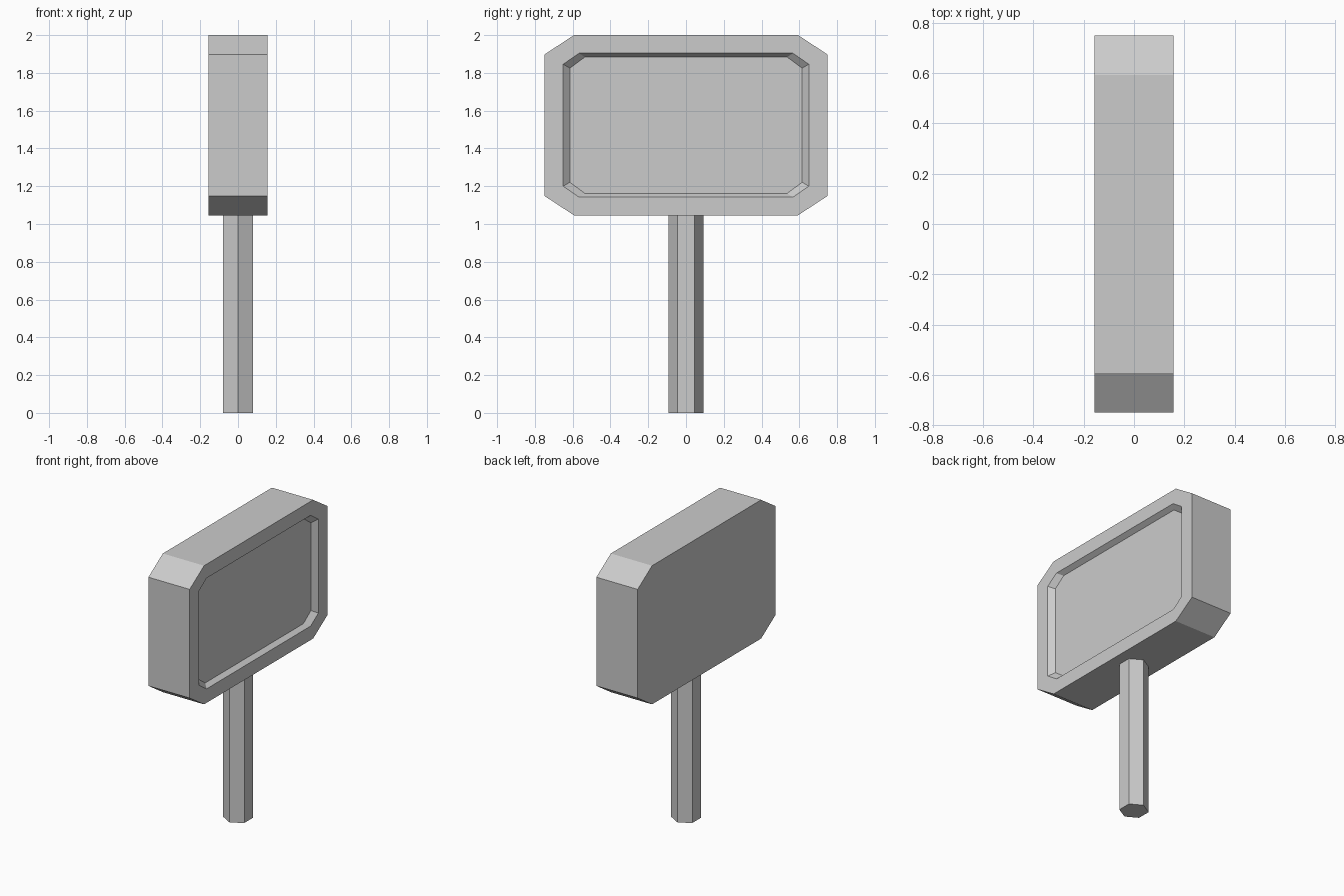
import bpy, bmesh, math

if "Cube" in bpy.data.objects:
    bpy.data.objects.remove(bpy.data.objects["Cube"])

HALF_T = 0.157   # half thickness of the board
MID_Z = 1.523    # height of the board's centre


def finish(bm, name):
    bmesh.ops.recalc_face_normals(bm, faces=bm.faces)
    mesh = bpy.data.meshes.new(name)
    bm.to_mesh(mesh)
    bm.free()
    obj = bpy.data.objects.new(name, mesh)
    bpy.context.collection.objects.link(obj)
    return obj


def octagon(bm, x, hy, hz, cy, cz):
    """Rectangle in the YZ plane with corners cut at half-lengths cy and cz."""
    quarter = [(hy, cz), (cy, hz)]
    pts = quarter + [(-y, z) for y, z in reversed(quarter)]
    pts += [(-y, -z) for y, z in pts]
    return [bm.verts.new((x, y, MID_Z + z)) for y, z in pts]


# Sign board: octagonal slab with a sloped recess on the +x face only
bm = bmesh.new()
rings = [octagon(bm, -HALF_T, 0.75, 0.477, 0.593, 0.374),
         octagon(bm, HALF_T, 0.75, 0.477, 0.593, 0.374),
         octagon(bm, HALF_T, 0.65, 0.381, 0.566, 0.323),
         octagon(bm, HALF_T - 0.033, 0.615, 0.361, 0.535, 0.302)]
for a, b in zip(rings, rings[1:]):
    for i in range(8):
        j = (i + 1) % 8
        bm.faces.new((a[i], a[j], b[j], b[i]))
bm.faces.new(rings[0])
bm.faces.new(rings[-1])
finish(bm, "sign_board")

# Post: hexagonal prism with two corners on the y axis
height = MID_Z - 0.477
bm = bmesh.new()
base = [bm.verts.new((0.0925 * math.sin(math.tau * i / 6),
                      0.0925 * math.cos(math.tau * i / 6), 0)) for i in range(6)]
face = bm.faces.new(base)
top = bmesh.ops.extrude_face_region(bm, geom=[face])["geom"]
bmesh.ops.translate(bm, vec=(0, 0, height),
                    verts=[g for g in top if isinstance(g, bmesh.types.BMVert)])
if not any(all(v.co.z == 0 for v in f.verts) for f in bm.faces):
    bm.faces.new(base)
finish(bm, "post")
